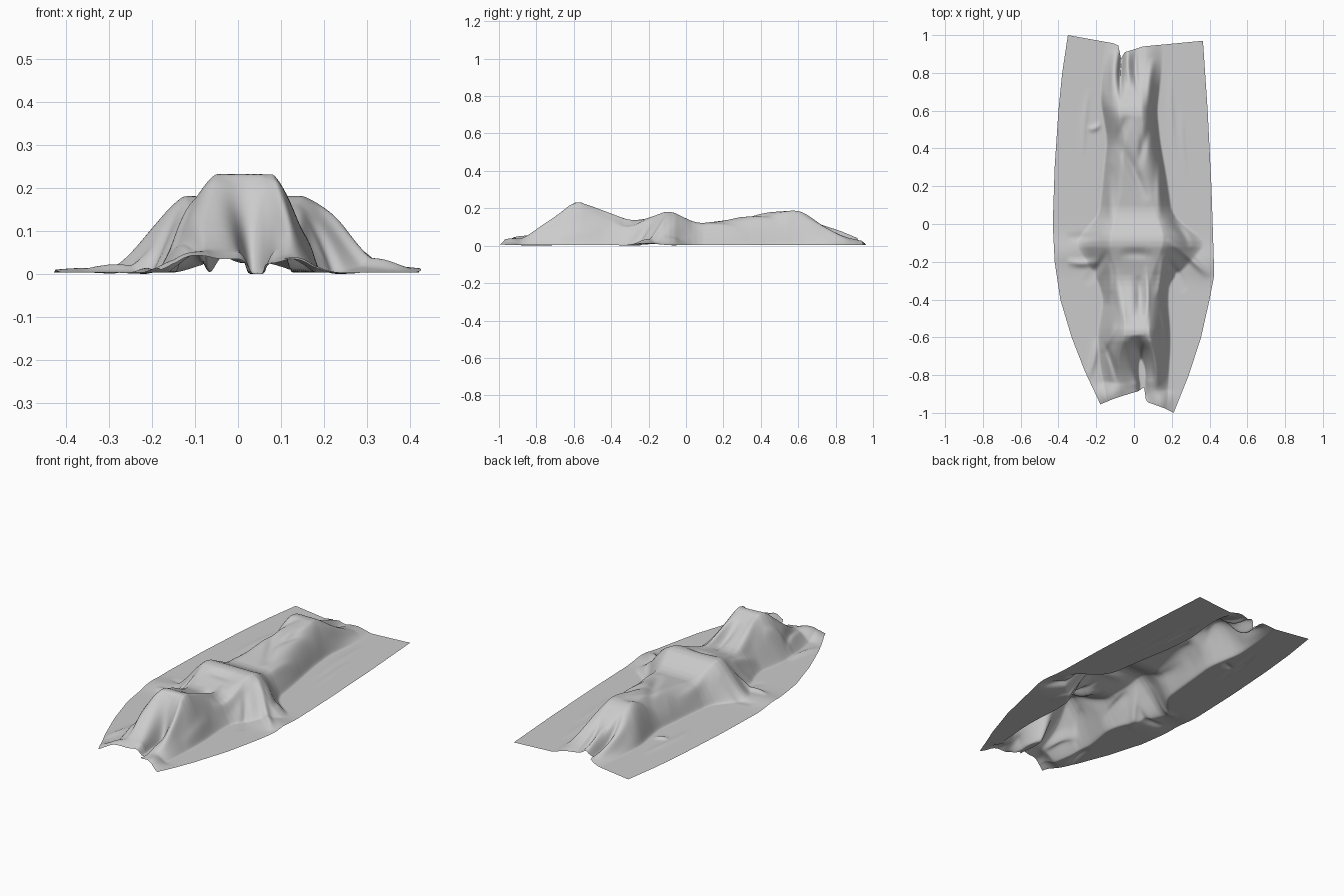
import bpy, bmesh, math

NU, NV = 190, 300

# Drape sections: y, crest height, left base, left crest, right crest, right base, fullness of flank
SECTIONS = [
    (-1.00, .012, -.13, -.06, .11, .17, .3), (-.90, .030, -.15, -.07, .11, .18, .4),
    (-.80, .074, -.17, -.08, .12, .185, .5), (-.70, .145, -.185, -.08, .10, .19, .4),
    (-.59, .246, -.19, -.05, .08, .19, .35), (-.54, .222, -.185, -.05, .08, .19, .35),
    (-.40, .158, -.16, -.05, .08, .18, .5), (-.30, .122, -.19, -.07, .08, .19, .5),
    (-.20, .148, -.25, -.11, .12, .30, .2), (-.09, .190, -.32, -.13, .16, .39, .05),
    (.00, .146, -.22, -.11, .14, .25, .4), (.06, .118, -.18, -.09, .11, .20, .7),
    (.20, .134, -.165, -.06, .07, .18, .85), (.45, .174, -.14, -.05, .05, .135, .75),
    (.60, .192, -.165, -.08, .04, .12, .7), (.65, .165, -.175, -.08, .04, .125, .7),
    (.75, .092, -.17, -.07, .05, .14, .5), (.85, .046, -.165, -.07, .06, .15, .4),
    (1.00, .012, -.15, -.06, .07, .15, .3)]

# Outline of the sheet: side edges x(y), end hems y(s)
LEFT = [(-.95, -.18), (-.78, -.26), (-.6, -.33), (-.4, -.39), (-.2, -.42),
        (0, -.43), (.3, -.42), (.6, -.40), (.8, -.38), (1, -.35)]
RIGHT = [(-1, .21), (-.8, .29), (-.6, .355), (-.4, .40), (-.27, .425),
         (.2, .41), (.6, .39), (.97, .365)]
FOOT_HEM = [(0, -.955), (.2, -.925), (.5, -.885), (.565, -.865), (.59, -.93),
            (.62, -.945), (.85, -.975), (1, -1)]
HEAD_HEM = [(0, 1), (.34, .957), (.38, .945), (.405, .875), (.43, .91),
            (.5, .925), (.56, .94), (1, .97)]

# Folds: start x, y, end x, y, width, height (negative = valley)
FOLDS_FEET = [
    (.025, -.64, .045, -.94, .024, -.09), (.01, -.59, .045, -.84, .045, -.075),
    (.085, -.60, .13, -.86, .020, .022), (-.13, -.98, -.12, -.84, .06, .036),
    (.16, -1.02, .16, -.88, .05, .026), (-.16, -.62, -.09, -.84, .014, -.02),
    (-.10, -.52, -.17, -.68, .016, .018), (.15, -.45, .17, -.72, .016, .018),
    (.02, -.27, .025, -.50, .025, -.025), (.065, -.22, .06, -.54, .014, .016),
    (-.045, -.54, -.10, -.24, .020, .014), (-.20, -.60, -.24, -.82, .018, .014)]
FOLDS_TORSO = [
    (.17, -.08, .40, -.28, .018, .022), (.17, -.18, .27, -.36, .016, -.022),
    (.19, .03, .30, -.12, .018, -.018), (-.17, -.05, -.36, -.07, .018, -.014),
    (-.18, -.20, -.36, -.20, .018, .018), (-.14, -.14, -.26, -.32, .018, -.020),
    (-.13, -.20, -.14, -.42, .014, .018), (.15, -.16, .12, -.40, .016, .018),
    (-.08, -.16, .11, -.17, .025, -.010), (-.12, .00, -.12, .26, .018, .012),
    (.14, .03, .14, .34, .018, .014), (-.09, .45, .07, .12, .025, -.016),
    (.18, -.18, .50, -.24, .08, .018), (-.18, -.12, -.50, -.16, .08, .014)]
FOLDS_HEAD = [
    (-.07, .66, -.055, .96, .014, -.050), (-.11, .64, -.10, .92, .018, .018),
    (-.02, .72, -.03, .95, .016, .022), (.02, .70, .01, .94, .014, -.018),
    (.08, .60, .10, .88, .020, .018), (-.02, .56, .06, .16, .022, .007),
    (-.12, .32, -.03, .58, .025, -.020), (.02, .28, .09, .54, .022, -.014),
    (-.17, .53, -.25, .50, .016, .014), (.22, .35, .19, .80, .016, .007),
    (.28, .25, .25, .62, .014, .005), (-.27, .35, -.24, .72, .016, .007)]


def lerp_table(table, k, col=1):
    if k <= table[0][0]:
        return table[0][col]
    for a, b in zip(table, table[1:]):
        if k <= b[0]:
            return a[col] + (b[col] - a[col]) * (k - a[0]) / (b[0] - a[0])
    return table[-1][col]


def section(y):
    # averaging neighbouring sections rounds the ridges
    return [sum(lerp_table(SECTIONS, y + d, c) for d in (-.03, 0, .03)) / 3
            for c in range(1, 7)]


def fold(x, y, f):
    x0, y0, x1, y1, w, h = f
    dx, dy = x1 - x0, y1 - y0
    t = ((x - x0) * dx + (y - y0) * dy) / (dx * dx + dy * dy)
    if t <= 0 or t >= 1:
        return 0
    # bend each fold a little so it does not run dead straight
    d = ((x - x0 - t * dx) * dy - (y - y0 - t * dy) * dx) / math.hypot(dx, dy)
    d += .008 * math.sin(math.pi * t)
    return h * math.sin(math.pi * t) * math.exp(-(d / w) ** 2)


def height(x, y, sec):
    h, lb, lt, rt, rb, full = sec
    if x < lt:
        t = (lt - x) / (lt - lb)
    elif x > rt:
        t = (x - rt) / (rb - rt)
    else:
        t = 0
    u = min(1, t)
    soft = .5 * (.5 + .5 * math.cos(math.pi * u)) + .5 * (1 - u) ** 1.4
    z = h * (full * (1 - u ** 2.4) + (1 - full) * soft)
    z += sum(fold(x, y, f) for f in FOLDS_FEET + FOLDS_TORSO + FOLDS_HEAD
             if abs(y - (f[1] + f[3]) / 2) < .35)
    # keep the cloth softly above the floor
    return .5 * (z + math.sqrt(z * z + .00004))


# Draped sheet
bm = bmesh.new()
rows = []
for j in range(NV + 1):
    row = []
    for i in range(NU + 1):
        s, t = i / NU, j / NV
        y0, y1 = lerp_table(FOOT_HEM, s), lerp_table(HEAD_HEM, s)
        y = y0 + (y1 - y0) * t
        xl, xr = lerp_table(LEFT, y), lerp_table(RIGHT, y)
        x = xl + (xr - xl) * s
        row.append(bm.verts.new((x, y, height(x, y, section(y)))))
    rows.append(row)
for a, b in zip(rows, rows[1:]):
    for i in range(NU):
        bm.faces.new((a[i], a[i + 1], b[i + 1], b[i])).smooth = True

# Soften the creases, then rest the lowest point on the floor
for _ in range(3):
    bmesh.ops.smooth_vert(bm, verts=[v for v in bm.verts if not v.is_boundary],
                          factor=.5, use_axis_x=True, use_axis_y=True, use_axis_z=True)
low = min(v.co.z for v in bm.verts)
for v in bm.verts:
    v.co.z -= low

mesh = bpy.data.meshes.new("draped_sheet")
bm.to_mesh(mesh)
bm.free()
sheet = bpy.data.objects.new("draped_sheet", mesh)
bpy.context.collection.objects.link(sheet)
